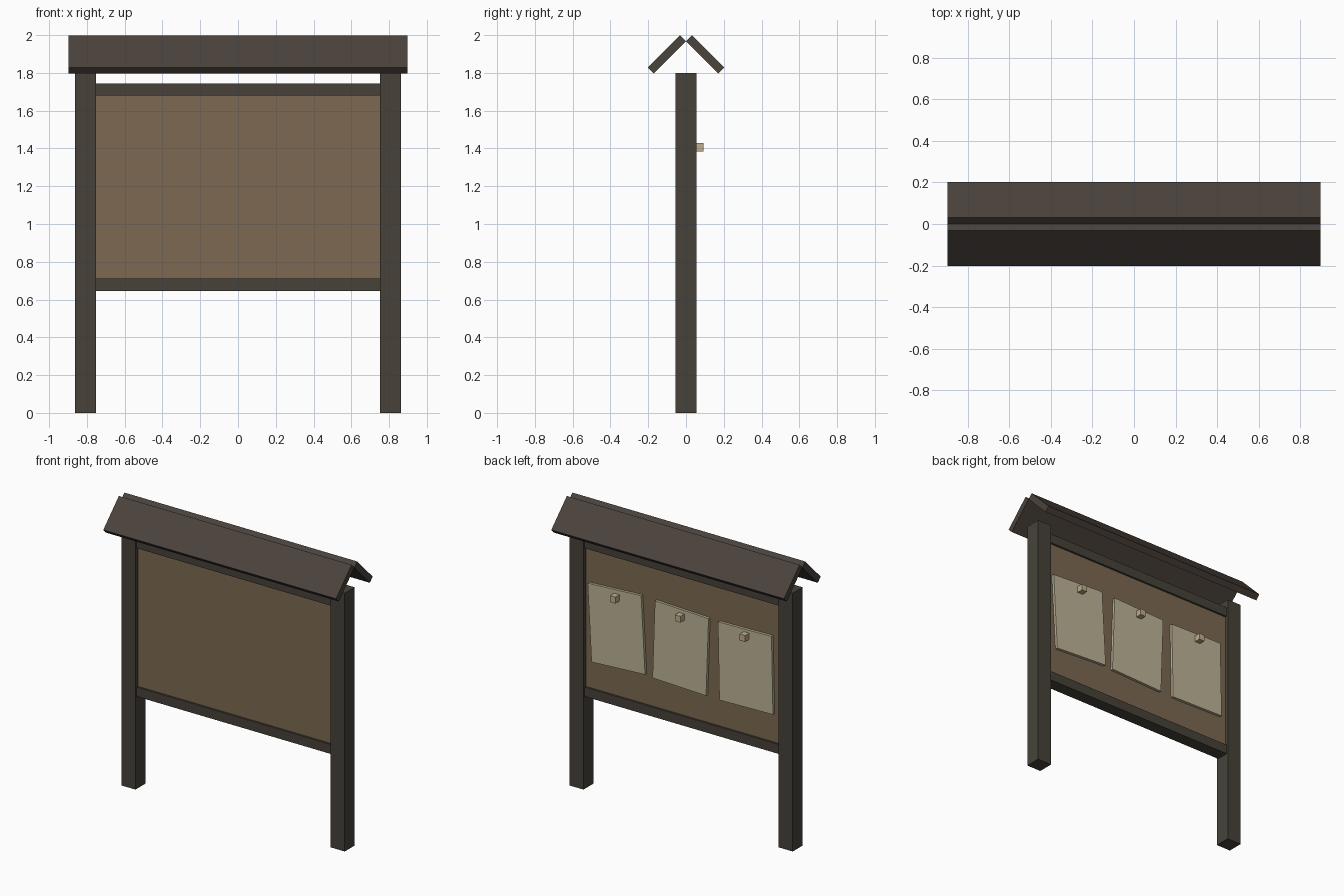
import bpy, math

if "Cube" in bpy.data.objects:
    bpy.data.objects.remove(bpy.data.objects["Cube"])


def srgb(r, g, b):
    f = lambda c: c / 12.92 if c <= 0.04045 else ((c + 0.055) / 1.055) ** 2.4
    return (f(r / 255), f(g / 255), f(b / 255), 1.0)


def material(name, rgb):
    m = bpy.data.materials.new(name)
    m.diffuse_color = srgb(*rgb)
    m.use_nodes = True
    m.node_tree.nodes["Principled BSDF"].inputs["Base Color"].default_value = m.diffuse_color
    return m


post_wood = material("dark post wood", (71, 66, 58))
roof_wood = material("dark roof wood", (75, 67, 60))
board_brown = material("board brown", (124, 105, 81))
paper_cream = material("paper cream", (188, 179, 150))
pin_tan = material("pin tan", (192, 174, 140))


def box(name, centre, size, mat, rot=(0, 0, 0)):
    bpy.ops.mesh.primitive_cube_add(size=1, location=centre,
                                    rotation=[math.radians(a) for a in rot])
    ob = bpy.context.object
    ob.name = name
    ob.scale = size
    bpy.ops.object.transform_apply(location=False, rotation=False, scale=True)
    ob.data.materials.append(mat)
    return ob


# posts
for side, s in (("left", -1), ("right", 1)):
    box(side + "_post", (s * 0.807, 0, 0.9), (0.11, 0.11, 1.8), post_wood)

# rails between the posts
for name, z in (("top_rail", 1.712), ("bottom_rail", 0.678)):
    box(name, (0, 0, z), (1.52, 0.088, 0.066), post_wood)

# notice board
box("board", (0, 0, 1.195), (1.52, 0.06, 1.0), board_brown)

# two pitched roof planks
for name, s in (("front_roof", -1), ("back_roof", 1)):
    box(name, (0, s * 0.101, 1.898), (1.795, 0.242, 0.044), roof_wood, (-45 * s, 0, 0))

# tilted notices with pins on the back
for i, (x, z, tilt) in enumerate(((0.503, 1.185, 3.2), (0.008, 1.182, -2.0), (-0.493, 1.177, 1.2))):
    box(f"notice_{i + 1}", (x, 0.038, z), (0.413, 0.022, 0.543), paper_cream, (0, tilt, 0))
    box(f"pin_{i + 1}", (0.5 - 0.5 * i, 0.07, 1.407), (0.042, 0.046, 0.044), pin_tan)
